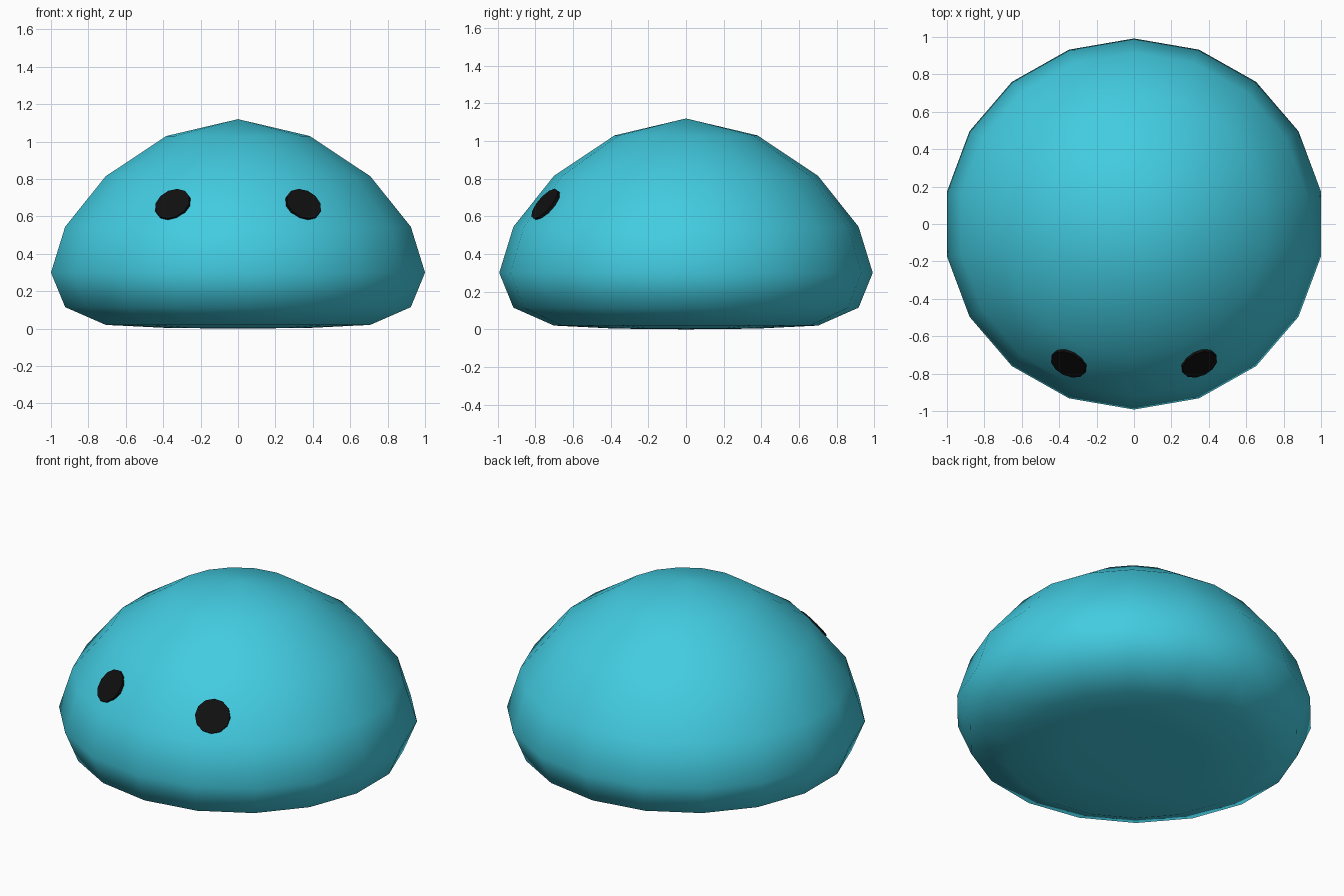
import bpy, bmesh, math
from mathutils import Vector, Matrix

if "Cube" in bpy.data.objects:
    bpy.data.objects.remove(bpy.data.objects["Cube"], do_unlink=True)


def make_material(name, rgb, roughness):
    mat = bpy.data.materials.new(name)
    mat.use_nodes = True
    mat.diffuse_color = (*rgb, 1)
    shader = mat.node_tree.nodes["Principled BSDF"]
    shader.inputs["Base Color"].default_value = (*rgb, 1)
    shader.inputs["Roughness"].default_value = roughness
    return mat


def make_object(name, bm, mat, smooth):
    bmesh.ops.recalc_face_normals(bm, faces=bm.faces)
    for face in bm.faces:
        face.smooth = smooth
    mesh = bpy.data.meshes.new(name)
    bm.to_mesh(mesh)
    bm.free()
    mesh.materials.append(mat)
    obj = bpy.data.objects.new(name, mesh)
    bpy.context.collection.objects.link(obj)
    return obj


cyan = make_material("cyan", (0.055, 0.60, 0.75), 0.6)
black = make_material("black", (0.005, 0.005, 0.005), 0.6)

# Body: a dome profile with a squashed underside, spun in 18 steps
profile = [(0, 1.12), (0.383, 1.03), (0.707, 0.815), (0.924, 0.545), (1, 0.30),
           (0.924, 0.115), (0.707, 0.02), (0.383, 0.004), (0, 0)]
bm = bmesh.new()
verts = [bm.verts.new((0, -r, z)) for r, z in profile]
edges = [bm.edges.new(pair) for pair in zip(verts, verts[1:])]
bmesh.ops.spin(bm, geom=verts + edges, cent=(0, 0, 0), axis=(0, 0, 1),
               angle=math.tau, steps=18)
bmesh.ops.remove_doubles(bm, verts=bm.verts, dist=0.001)
bmesh.ops.scale(bm, verts=bm.verts, vec=(1 / math.cos(math.radians(10)), 0.992, 1))
make_object("body", bm, cyan, True)

# Eyes: round discs set into the front of the dome, just proud of it
for name, side in (("left_eye", 1), ("right_eye", -1)):
    normal = Vector((0.35 * side, -0.71, 0.61)).normalized()
    centre = Vector((0.35 * side, -0.748, 0.665)) - normal * 0.010
    matrix = Matrix.Translation(centre) @ normal.to_track_quat("Z", "Y").to_matrix().to_4x4()
    bm = bmesh.new()
    bmesh.ops.create_cone(bm, cap_ends=True, segments=12, radius1=0.1, radius2=0.1,
                          depth=0.03, matrix=matrix)
    make_object(name, bm, black, False)
